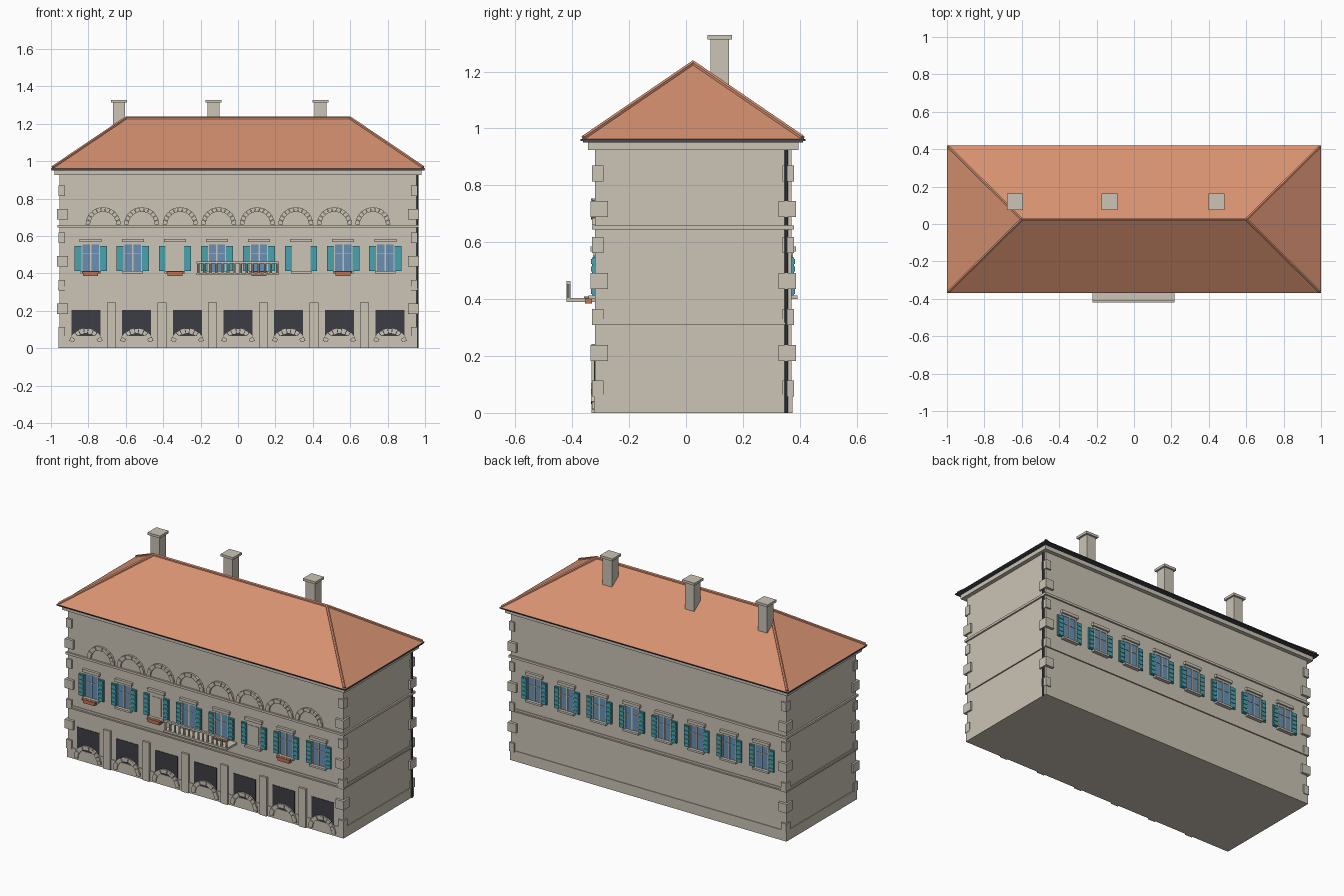
import bpy, bmesh, math
from mathutils import Vector

if "Cube" in bpy.data.objects:
    bpy.data.objects.remove(bpy.data.objects["Cube"])

YC = 0.025          # middle of the house in y
HX, HY = 0.955, 0.345  # half sizes of the walls


def material(name, r, g, b):
    m = bpy.data.materials.new(name)
    m.use_nodes = True
    m.diffuse_color = (r, g, b, 1)
    m.node_tree.nodes["Principled BSDF"].inputs["Base Color"].default_value = (r, g, b, 1)
    return m


STONE = material("warm stone", 0.60, 0.55, 0.465)
TILE = material("terracotta tile", 0.68, 0.285, 0.165)
TEAL = material("teal paint", 0.07, 0.37, 0.43)
GLASS = material("blue glass", 0.14, 0.28, 0.46)
DARK = material("dark opening", 0.046, 0.046, 0.06)
METAL = material("grey gutter metal", 0.065, 0.07, 0.085)
CLAY = material("clay planter", 0.50, 0.17, 0.09)


def finish(name, bm, mat):
    bmesh.ops.recalc_face_normals(bm, faces=bm.faces)
    me = bpy.data.meshes.new(name)
    bm.to_mesh(me)
    bm.free()
    me.materials.append(mat)
    ob = bpy.data.objects.new(name, me)
    bpy.context.collection.objects.link(ob)
    return ob


def prism(bm, front, back):
    """Closed solid between two matching outlines."""
    a = [bm.verts.new(p) for p in front]
    b = [bm.verts.new(p) for p in back]
    bm.faces.new(a)
    bm.faces.new(b[::-1])
    for i in range(len(a)):
        j = (i + 1) % len(a)
        bm.faces.new((a[j], a[i], b[i], b[j]))


def boxes(name, mat, specs):
    """One object from boxes given as (x0, x1, y0, y1, z0, z1)."""
    bm = bmesh.new()
    for x0, x1, y0, y1, z0, z1 in specs:
        ring = [(x0, y0), (x1, y0), (x1, y1), (x0, y1)]
        prism(bm, [(x, y, z0) for x, y in ring], [(x, y, z1) for x, y in ring])
    return finish(name, bm, mat)


def around(name, mat, out, z0, z1):
    """Band that runs round the whole house, standing out from the walls."""
    return boxes(name, mat, [(-HX - out, HX + out, YC - HY - out, YC + HY + out, z0, z1)])


def rods(name, mat, pairs, radius, sides=6):
    bm = bmesh.new()
    for p, q in pairs:
        p, q = Vector(p), Vector(q)
        d = q - p
        rot = d.to_track_quat('Z', 'Y').to_matrix().to_4x4()
        rot.translation = (p + q) / 2
        bmesh.ops.create_cone(bm, cap_ends=True, segments=sides, radius1=radius,
                              radius2=radius, depth=d.length, matrix=rot)
    return finish(name, bm, mat)


def wall_box(side, x, w, z0, z1, d0, d1):
    """Box on the front (side 1) or back (side -1) wall, from depth d0 to d1."""
    ya, yb = sorted((YC - side * (HY + d0), YC - side * (HY + d1)))
    return (x - w / 2, x + w / 2, ya, yb, z0, z1)


def stone_arch(bm, cx, cz, r0, r1, count=11):
    """Half ring of separate wedge stones on the front wall."""
    for i in range(count):
        a, b = math.pi * (i + 0.04) / count, math.pi * (i + 0.96) / count
        pts = [(r0, a), (r1, a), (r1, b), (r0, b)]
        y = YC - HY - (0.014 if i % 2 else 0.011)
        ring = [(cx + r * math.cos(t), cz + r * math.sin(t)) for r, t in pts]
        prism(bm, [(u, y, v) for u, v in ring], [(u, YC - HY + 0.01, v) for u, v in ring])


# Walls, plinth, string courses and cornice
around("walls", STONE, 0, 0, 0.94)
around("plinth", STONE, 0.004, 0, 0.065)
around("lower_string_course", STONE, 0.008, 0.31, 0.318)
around("lower_string_course_top", STONE, 0.004, 0.318, 0.33)
around("upper_string_course", STONE, 0.010, 0.644, 0.658)
around("cornice", STONE, 0.025, 0.925, 0.953)
around("gutter", METAL, 0.042, 0.95, 0.96)

# Corner stones, alternating large and small
quoins = []
for sx in (-1, 1):
    for sy in (-1, 1):
        for i in range(7):
            out, reach = (0.012, 0.045) if i % 2 else (0.006, 0.03)
            z = 0.085 + 0.1262 * i
            xs = sorted((sx * (HX - reach), sx * (HX + out)))
            ys = sorted((YC + sy * (HY - reach), YC + sy * (HY + out + 0.004)))
            quoins.append((*xs, *ys, z - 0.028, z + 0.028))
boxes("corner_stones", STONE, quoins)

# Hipped roof with ridge and hip caps
EAVE, RIDGE, RX, RY = 0.96, 1.23, 0.6, 0.395
bm = bmesh.new()
c = [bm.verts.new((x, YC + y, EAVE)) for x, y in ((-1, -RY), (1, -RY), (1, RY), (-1, RY))]
l, r = (bm.verts.new((x, YC, RIDGE)) for x in (-RX, RX))
for f in ((c[0], c[1], r, l), (c[2], c[3], l, r), (c[1], c[2], r), (c[3], c[0], l), c[::-1]):
    bm.faces.new(f)
finish("roof", bm, TILE)
caps = [((-RX, YC, RIDGE), (RX, YC, RIDGE))]
for sx in (-1, 1):
    for sy in (-1, 1):
        caps.append(((sx * RX, YC, RIDGE), (sx * 0.99, YC + sy * (RY - 0.01), EAVE + 0.007)))
rods("roof_caps", TILE, caps, 0.009)
rim = 0.004
boxes("eave_edge", METAL, [(-1, 1, YC - RY, YC + RY, EAVE - rim, EAVE + rim / 2)])

# Chimneys
stacks = []
for x in (-0.637, -0.13, 0.44):
    for half, z0, z1 in ((0.032, 1.08, 1.315), (0.043, 1.313, 1.328)):
        stacks.append((x - half, x + half, 0.119 - half, 0.119 + half, z0, z1))
boxes("chimneys", STONE, stacks)

# Downpipe on the left rear corner
rods("downpipe", METAL, [((HX + 0.004, 0.352, 0), (HX + 0.004, 0.352, 0.93))], 0.006, 8)

# Ground floor arcade
bays = [(i - 3) * 0.271 for i in range(7)]
boxes("arcade_openings", DARK, [wall_box(1, x, 0.155, 0.066, 0.205, -0.01, 0.003) for x in bays])
boxes("pilasters", STONE, [wall_box(1, x + 0.1355, 0.048, 0, 0.243, -0.01, 0.013)
                           for x in bays[:-1]])
bm = bmesh.new()
for x in bays:
    stone_arch(bm, x, 0.012, 0.068, 0.094)
finish("arcade_arches", bm, STONE)

# Blind arches above the windows
bm = bmesh.new()
for i in range(8):
    stone_arch(bm, (i - 3.5) * 0.206, 0.66, 0.07, 0.094)
finish("blind_arches", bm, STONE)

# Windows with shutters on both long walls
Z0, Z1, W, SW = 0.412, 0.555, 0.098, 0.037
for side, label in ((1, "front"), (-1, "back")):
    glass, trim, shutters = [], [], []
    for i in range(8):
        x = (i - 3.5) * 0.225
        blind = side == 1 and i in (2, 5)

        def part(dx, w, z0, z1, d1):
            return wall_box(side, x + dx, w, z0, z1, -0.01, d1)

        # Lintel, sill and frame
        trim += [part(0, 0.118, 0.567, 0.585, 0.016), part(0, 0.104, Z1, 0.567, 0.006),
                 part(0, 0.11, Z0 - 0.012, Z0, 0.022)]
        if blind:
            trim += [part(0, W, Z0, Z1, 0.005), part(0, W - 0.03, Z0 + 0.015, Z1 - 0.015, 0.008)]
        else:
            glass.append(part(0, W, Z0, Z1, 0.003))
            trim += [part(0, 0.008, Z0, Z1, 0.007), part(0, W, 0.505, 0.509, 0.006)]
            trim += [part(s * (W / 2 - 0.003), 0.006, Z0, Z1, 0.007) for s in (-1, 1)]
        # Shutter leaves with raised slats
        for s in (-1, 1):
            dx = s * (W + SW) / 2
            shutters.append(part(dx, SW, Z0, Z1 - 0.008, 0.010))
            for k in range(5):
                z = Z0 + 0.006 + k * 0.0265
                shutters.append(part(dx, SW - 0.006, z, z + 0.017, 0.0135))
    boxes(label + "_window_glass", GLASS, glass)
    boxes(label + "_window_trim", STONE, trim)
    boxes(label + "_shutters", TEAL, shutters)

# Planters under every second front window
planters = []
for i in (0, 2, 4, 6):
    x = (i - 3.5) * 0.225
    planters += [wall_box(1, x, 0.08, 0.385, 0.402, 0.01, 0.035),
                 wall_box(1, x, 0.092, 0.402, 0.41, 0.008, 0.039)]
boxes("planters", CLAY, planters)

# Balcony with balusters
BW, BX, YF = 0.438, -0.002, -0.42
boxes("balcony_floor", STONE, [(BX - BW / 2, BX + BW / 2, YF, YC - HY + 0.01, 0.39, 0.403)])
boxes("balcony_rail", STONE, [(BX - BW / 2, BX + BW / 2, YF, YF + 0.014, 0.453, 0.464)])
bars = []
for i in range(14):
    x = BX + (i - 6.5) * (BW - 0.016) / 13
    bars.append(((x, YF + 0.007, 0.40), (x, YF + 0.007, 0.456)))
rods("balusters", STONE, bars, 0.0062, 8)
